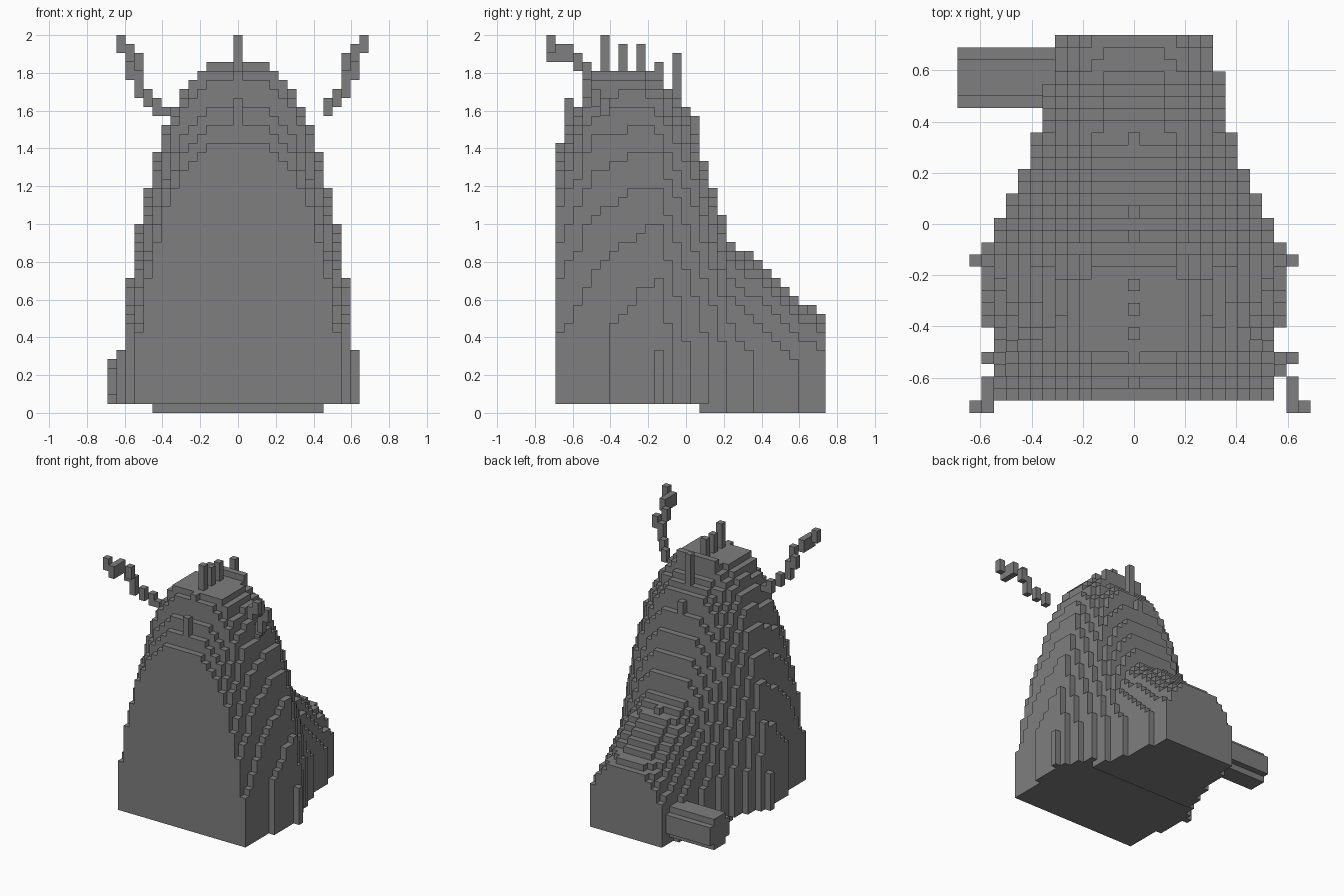
import bpy, bmesh
from mathutils import Vector

cube = bpy.data.objects.get("Cube")
if cube:
    bpy.data.objects.remove(cube, do_unlink=True)

S = 1 / 21  # edge length of one block

grey = bpy.data.materials.new("stone_grey")
grey.use_nodes = True
COLOR = (0.21, 0.21, 0.21, 1)
grey.diffuse_color = COLOR
grey.node_tree.nodes["Principled BSDF"].inputs["Base Color"].default_value = COLOR

AXES = [Vector(v) for v in ((1, 0, 0), (0, 1, 0), (0, 0, 1))]


def build(name, cells):
    """Skin a set of (i, j, k) blocks with their exposed faces only."""
    bm = bmesh.new()
    verts = {}

    def corner(p):
        key = tuple(round(c * 2) for c in p)
        if key not in verts:
            verts[key] = bm.verts.new((p.x * S, p.y * S, (p.z + 0.5) * S))
        return verts[key]

    for cell in sorted(cells):
        c = Vector(cell)
        for a in range(3):
            for sign in (-1, 1):
                n = AXES[a] * sign
                if tuple(int(v) for v in c + n) in cells:
                    continue
                u, v = AXES[(a + 1) % 3] / 2, AXES[(a + 2) % 3] * sign / 2
                m = c + n / 2
                bm.faces.new([corner(p) for p in (m - u - v, m + u - v, m + u + v, m - u + v)])
    mesh = bpy.data.meshes.new(name)
    bm.to_mesh(mesh)
    bm.free()
    mesh.materials.append(grey)
    obj = bpy.data.objects.new(name, mesh)
    bpy.context.collection.objects.link(obj)
    return obj


def lerp(points, t):
    for (a, va), (b, vb) in zip(points, points[1:]):
        if t <= b:
            return va + (vb - va) * max(0, t - a) / (b - a)
    return points[-1][1]


# Ridge height in blocks along the length, front to back
RIDGE = [(-14, 30), (-13, 32), (-12, 34), (-11, 37), (-10, 38.5), (-5, 38.5), (-3, 37.4),
         (-1, 35), (0, 34), (1, 31.5), (2, 28), (5, 19), (6, 18), (8, 17), (12, 13), (15, 11)]
# Half width of the domed section, and the upright sides that clip it
WIDTH = [(-14, 11.8), (-9, 12.6), (-3, 13.5), (-1, 12.2), (0, 11.6), (2, 10.9),
         (4, 10), (7, 8.9), (12, 8), (15, 8.1)]
SIDES = [(-9, 11), (-4, 12), (-3, 13), (-2, 12), (0, 11), (2, 10), (4, 9), (7, 8), (12, 7), (15, 6)]


def side_limit(j):
    return next(w for end, w in SIDES if j <= end)


# Domed body running into the low tail
body = set()
for j in range(-14, 16):
    for i in range(-side_limit(j), side_limit(j) + 1):
        u = min(1, abs(i) / lerp(WIDTH, j))
        height = min(38, round(lerp(RIDGE, j) * (1 - u ** 3) ** 0.75))
        low = 0 if j >= 2 and abs(i) < 10 else 1
        body.update((i, j, k) for k in range(low, max(height, 2)))
body.update((i, -3, k) for i in range(-3, 4) for k in (37, 38))
build("body", body)

# Row of spines along the ridge
spines = set()
for j, top in zip(range(-13, 2, 2), (35, 38, 42, 41, 41, 39, 40, 33)):
    spines.update((0, j, k) for k in range(30, top))
build("back_spines", spines - body)

# Stepped antennae: (out, forward, bottom, top); the left one sits a block further out
STEPS = [(8, -9, 33, 34), (9, -9, 33, 35), (10, -10, 34, 36), (11, -11, 35, 38),
         (12, -11, 37, 39), (11, -12, 38, 40), (12, -13, 39, 41), (12, -14, 39, 41),
         (12, -15, 39, 41), (13, -15, 40, 42)]
for name, sign, shift in (("right_antenna", -1, 0), ("left_antenna", 1, 1)):
    steps = STEPS[shift:]
    build(name, {(sign * (i + shift), j, k) for i, j, a, b in steps for k in range(a, b)})

# Chamfered block standing out from the right of the tail
build("side_block", {(i, j, k) for i in range(-14, -5) for j in range(10, 15) for k in range(1, 6)
                     if abs(j - 12) + abs(k - 3) < 4} - body)
